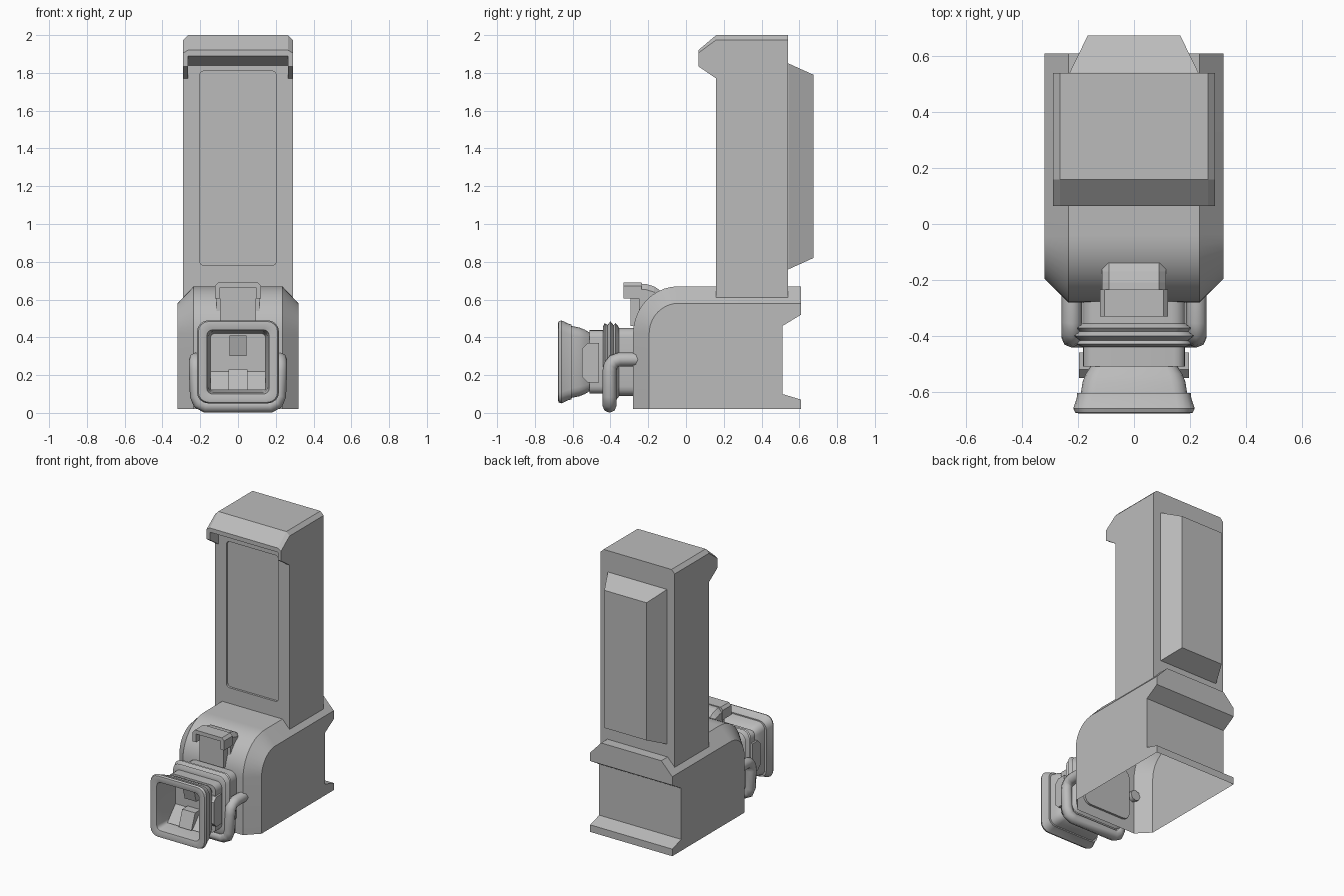
import bpy, bmesh
from math import sin, cos, pi, radians

cube = bpy.data.objects.get("Cube")
if cube:
    bpy.data.objects.remove(cube, do_unlink=True)

grey = bpy.data.materials.new("plain_grey")
grey.use_nodes = True
grey.diffuse_color = (0.5, 0.5, 0.5, 1)
grey.node_tree.nodes["Principled BSDF"].inputs["Base Color"].default_value = (0.5, 0.5, 0.5, 1)


def activate(ob):
    bpy.ops.object.select_all(action='DESELECT')
    ob.select_set(True)
    bpy.context.view_layer.objects.active = ob


def smooth(ob, angle):
    activate(ob)
    bpy.ops.object.shade_smooth_by_angle(angle=radians(angle))


def loft(name, loops, open_below=None):
    """Skin a run of equal-length point loops and cap both ends."""
    bm = bmesh.new()
    rings = [[bm.verts.new(p) for p in loop] for loop in loops]
    n = len(rings[0])
    for a, b in zip(rings, rings[1:]):
        for i in range(n):
            j = (i + 1) % n
            bm.faces.new((a[i], a[j], b[j], b[i]))
    bm.faces.new(rings[0])
    bm.faces.new(rings[-1])
    bmesh.ops.remove_doubles(bm, verts=bm.verts, dist=0.0001)
    bmesh.ops.dissolve_degenerate(bm, edges=bm.edges, dist=0.0001)
    bmesh.ops.recalc_face_normals(bm, faces=bm.faces)
    if open_below is not None:
        floor = [f for f in bm.faces if all(v.co.z < open_below for v in f.verts)]
        bmesh.ops.delete(bm, geom=floor, context='FACES')
    mesh = bpy.data.meshes.new(name)
    bm.to_mesh(mesh)
    bm.free()
    mesh.materials.append(grey)
    ob = bpy.data.objects.new(name, mesh)
    bpy.context.collection.objects.link(ob)
    return ob


def slab(name, sections, mirror=True, **kw):
    """Loft side-view (y, z) profiles across x, mirrored about the middle."""
    if mirror:
        sections = sections + [(-x, prof) for x, prof in reversed(sections)]
    return loft(name, [[(x, y, z) for y, z in prof] for x, prof in sections], **kw)


def rect(y0, y1, z0, z1):
    return [(y0, z0), (y1, z0), (y1, z1), (y0, z1)]


def rounded(y, hx, hz, r, zc=0.27, steps=4):
    """Rounded rectangle facing the front."""
    pts = []
    for q, (sx, sz) in enumerate(((1, 1), (-1, 1), (-1, -1), (1, -1))):
        for k in range(steps + 1):
            a = (q + k / steps) * pi / 2
            pts.append((sx * (hx - r) + r * cos(a), y, zc + sz * (hz - r) + r * sin(a)))
    return pts


# Lower housing: rounded shoulder, chamfered rim, notched back, open underneath
def housing_profile(front, top, bend_y=-0.04, bend_z=0.42, steps=10):
    arc = []
    for k in range(steps + 1):
        a = k / steps * pi / 2
        arc.append((bend_y + (front - bend_y) * cos(a), bend_z + (top - bend_z) * sin(a)))
    back = [(0.61, top), (0.61, 0.52), (0.51, 0.46), (0.51, 0.10), (0.61, 0.07)]
    return [(0.61, 0.02), (front, 0.02)] + arc + back


housing = slab("lower_housing", [(0.32, housing_profile(-0.195, 0.58)),
                                 (0.235, housing_profile(-0.28, 0.67))], open_below=0.03)
smooth(housing, 40)

# Tower with an overhanging hood whose cheeks hang lower than its lip
foot = [(0.54, 0.61), (0.16, 0.61)]
crown = [(0.065, 1.92), (0.16, 2.0), (0.54, 2.0)]
cheek = foot + [(0.16, 1.77), (0.065, 1.835)]
tower = slab("tower", [
    (0.29, cheek + [(0.065, 1.905), (0.16, 1.975), (0.54, 1.975)]),
    (0.265, cheek + crown),
    (0.265, foot + [(0.16, 1.84), (0.065, 1.89)] + crown)])

# Shallow recessed front panel
cutter = loft("panel_cutter", [rounded(y, 0.203, 0.515, 0.025, 1.295) for y in (0.12, 0.175)])
cutter.hide_render = True
cut = tower.modifiers.new("panel", 'BOOLEAN')
cut.operation = 'DIFFERENCE'
cut.solver = 'EXACT'
cut.object = cutter
activate(tower)
bpy.ops.object.modifier_apply(modifier=cut.name)
bpy.data.objects.remove(cutter, do_unlink=True)

# Tapered bulge on the back of the tower
loft("back_bulge", [[(-hx, y, z0), (hx, y, z0), (hx, y, z1), (-hx, y, z1)]
                    for y, hx, z0, z1 in ((0.53, 0.23, 0.76, 1.85), (0.542, 0.23, 0.76, 1.85),
                                          (0.675, 0.165, 0.82, 1.79))])

# Socket: collar, ribbed bellows, neck, flared funnel, rim and cavity
socket_rings = [(-0.265, 0.185, 0.18, 0.05), (-0.355, 0.185, 0.18, 0.05)]
for y, grow in ((-0.36, 0.005), (-0.372, 0.02), (-0.384, 0.01), (-0.40, 0.03),
                (-0.416, 0.01), (-0.43, 0.02), (-0.44, 0.0)):
    socket_rings.append((y, 0.185 + grow, 0.185 + grow, 0.05))
socket_rings += [
    (-0.44, 0.183, 0.168, 0.04), (-0.51, 0.183, 0.168, 0.04),
    (-0.51, 0.155, 0.155, 0.04), (-0.535, 0.172, 0.17, 0.045),
    (-0.565, 0.184, 0.182, 0.05), (-0.605, 0.19, 0.19, 0.05),
    (-0.605, 0.203, 0.198, 0.055), (-0.622, 0.205, 0.202, 0.055),
    (-0.66, 0.217, 0.22, 0.06), (-0.675, 0.21, 0.214, 0.055),
    (-0.678, 0.195, 0.2, 0.05), (-0.67, 0.165, 0.17, 0.03),
    (-0.62, 0.155, 0.16, 0.025), (-0.49, 0.145, 0.15, 0.02)]
smooth(loft("socket", [rounded(*r) for r in socket_rings]), 32)

# Contacts inside the socket
slab("upper_contact", [(0.045, [(-0.48, 0.30), (-0.53, 0.30), (-0.56, 0.41), (-0.48, 0.41)])])
slab("lower_contact", [(0.05, [(-0.48, 0.12), (-0.59, 0.12), (-0.55, 0.23), (-0.48, 0.23)])])
for side, sign in (("left", 1), ("right", -1)):
    slab(side + "_contact", [(sign * x, [(-0.48, 0.12), (-0.58, 0.12), (-0.49, 0.22), (-0.48, 0.22)])
                             for x in (0.05, 0.145)], mirror=False)
    # Octagonal boss on each side of the neck
    boss = [(-0.46, 0.16), (-0.52, 0.16), (-0.55, 0.19), (-0.55, 0.34),
            (-0.52, 0.37), (-0.46, 0.37)]
    slab(side + "_boss", [(sign * x, boss) for x in (0.15, 0.196)], mirror=False)

# Catch above the socket: arched frame, inner plate and sloping tail
slab("catch_frame", [(0.122, rect(-0.33, -0.235, 0.605, 0.672)),
                     (0.105, rect(-0.33, -0.235, 0.605, 0.69)),
                     (0.095, rect(-0.33, -0.235, 0.605, 0.69)),
                     (0.095, rect(-0.33, -0.235, 0.663, 0.69))])
slab("catch_plate", [(0.095, [(-0.2, 0.46), (-0.295, 0.46), (-0.295, 0.67), (-0.2, 0.67)])])
tail = [(-0.25, 0.55), (-0.25, 0.685), (-0.21, 0.682), (-0.17, 0.67), (-0.14, 0.65), (-0.14, 0.55)]
slab("catch_tail", [(0.115, [(y, z - 0.03) for y, z in tail]), (0.09, tail)])

# Bent tube handle under the socket
half = [(0.223, -0.25, 0.283), (0.223, -0.35, 0.283), (0.223, -0.382, 0.273),
        (0.223, -0.40, 0.25), (0.223, -0.405, 0.22), (0.218, -0.405, 0.09),
        (0.205, -0.405, 0.055), (0.17, -0.405, 0.037)]
path = half + [(-x, y, z) for x, y, z in reversed(half)]
curve = bpy.data.curves.new("tube_handle", 'CURVE')
curve.dimensions = '3D'
curve.bevel_depth = 0.037
curve.bevel_resolution = 2
curve.use_fill_caps = True
spline = curve.splines.new('POLY')
spline.points.add(len(path) - 1)
for point, co in zip(spline.points, path):
    point.co = (*co, 1)
curve.materials.append(grey)
handle = bpy.data.objects.new("tube_handle", curve)
bpy.context.collection.objects.link(handle)
activate(handle)
bpy.ops.object.convert(target='MESH')
smooth(bpy.context.view_layer.objects.active, 50)
